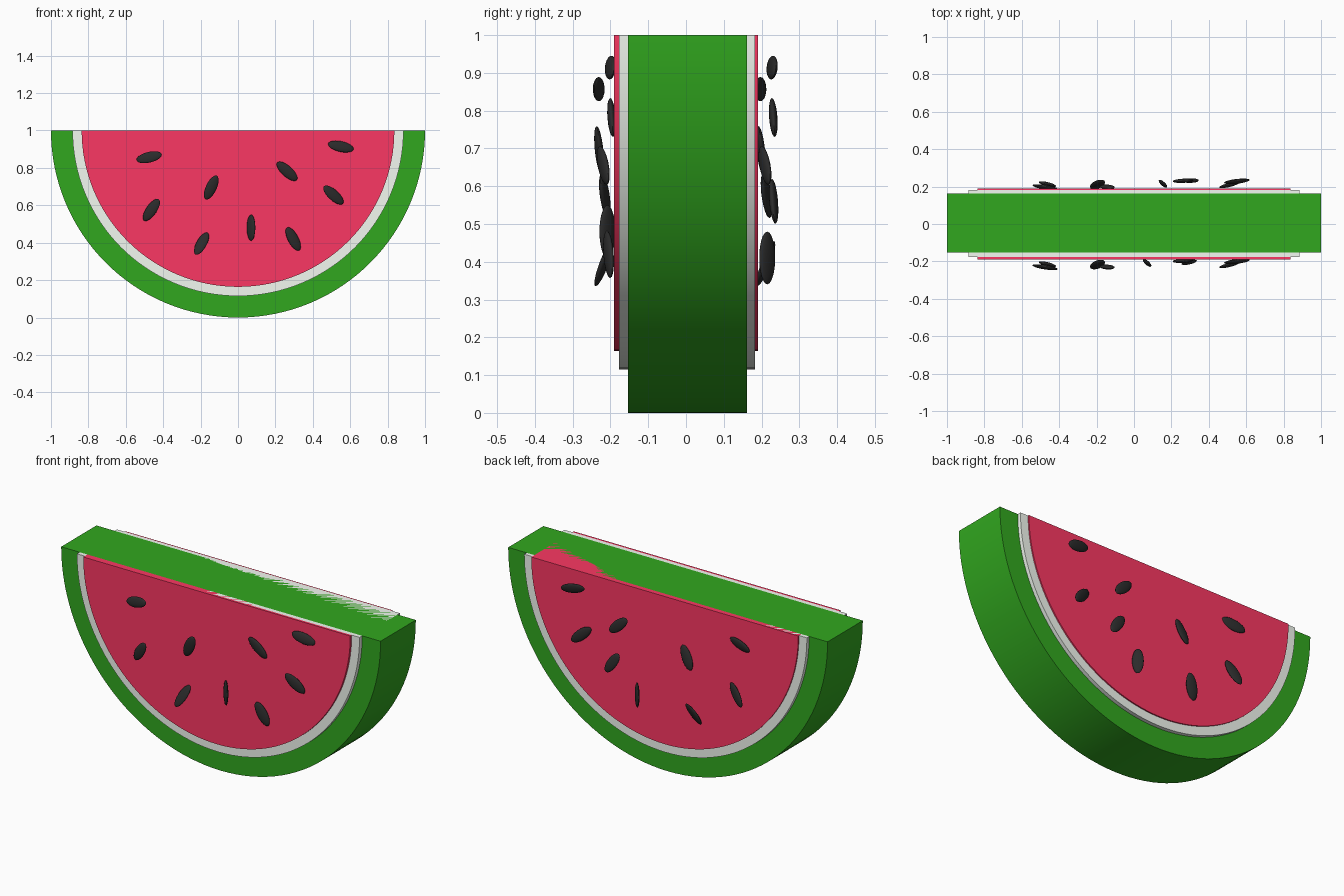
import bpy, bmesh
from math import sin, cos, pi, radians
from mathutils import Matrix

if "Cube" in bpy.data.objects:
    bpy.data.objects.remove(bpy.data.objects["Cube"])


def material(name, rgb):
    m = bpy.data.materials.new(name)
    m.diffuse_color = (*rgb, 1)
    m.use_nodes = True
    m.node_tree.nodes["Principled BSDF"].inputs["Base Color"].default_value = m.diffuse_color
    return m


GREEN = material("rind_green", (0.031, 0.39, 0.0135))
WHITE = material("pith_white", (0.90, 0.95, 0.88))
RED = material("flesh_red", (0.97, 0.039, 0.125))
BLACK = material("seed_black", (0.024, 0.024, 0.024))


def finish(bm, name, mat):
    bmesh.ops.recalc_face_normals(bm, faces=bm.faces)
    me = bpy.data.meshes.new(name)
    bm.to_mesh(me)
    bm.free()
    me.materials.append(mat)
    ob = bpy.data.objects.new(name, me)
    bpy.context.collection.objects.link(ob)
    bpy.context.view_layer.objects.active = ob
    ob.select_set(True)
    bpy.ops.object.shade_smooth_by_angle(angle=radians(30))
    ob.select_set(False)


def half_disc(name, radius, y0, y1, mat, n=64):
    bm = bmesh.new()
    arc = [pi + pi * i / n for i in range(n + 1)]
    face = bm.faces.new([bm.verts.new((radius * cos(a), y0, 1 + radius * sin(a))) for a in arc])
    ext = bmesh.ops.extrude_face_region(bm, geom=[face], use_keep_orig=True)["geom"]
    bmesh.ops.translate(bm, vec=(0, y1 - y0, 0),
                        verts=[g for g in ext if isinstance(g, bmesh.types.BMVert)])
    finish(bm, name, mat)


def seed(name, x, y, z, angle, pitch, roll):
    # flat ellipsoid: long axis turned in the slice plane, pitched toward y, rolled on its length
    bm = bmesh.new()
    bmesh.ops.create_uvsphere(bm, u_segments=24, v_segments=12, radius=1)
    rot = (Matrix.Rotation(radians(-angle), 4, 'Y') @ Matrix.Rotation(radians(pitch), 4, 'Z')
           @ Matrix.Rotation(radians(roll), 4, 'X'))
    mat = Matrix.Translation((x, y, z)) @ rot @ Matrix.Diagonal((0.07, 0.011, 0.029, 1))
    bmesh.ops.transform(bm, matrix=mat, verts=bm.verts)
    finish(bm, name, BLACK)


# Slice layers
half_disc("rind", 1.0, -0.153, 0.162, GREEN)
half_disc("pith", 0.885, -0.177, 0.183, WHITE)
half_disc("flesh", 0.836, -0.19, 0.19, RED)

# Seeds: x, front y, z, angle, pitch, roll
shared = [
    (-0.475, -0.231, 0.857, 13, -8, -12),
    (-0.463, -0.215, 0.575, 55, -8, -10),
    (-0.143, -0.230, 0.695, 65, -5, 8),
    (-0.195, -0.217, 0.395, 62, 18, -20),
    (0.262, -0.197, 0.782, -42, 3, 2),
    (0.51, -0.219, 0.655, -42, 10, -12),
    (0.55, -0.200, 0.914, -12, 6, -15),
]
front_only = [(0.07, -0.208, 0.48, 90, 0, -42), (0.295, -0.205, 0.42, -62, 5, -15)]
back_only = [(0.155, 0.215, 0.41, 90, 0, -42), (0.30, 0.232, 0.56, -55, 3, 10)]
for i, s in enumerate(shared + front_only):
    seed(f"front_seed_{i + 1}", *s)
for i, (x, y, z, *r) in enumerate(shared):
    seed(f"back_seed_{i + 1}", x, y + 0.428, z, *r)
for i, s in enumerate(back_only):
    seed(f"back_seed_{i + 8}", *s)
